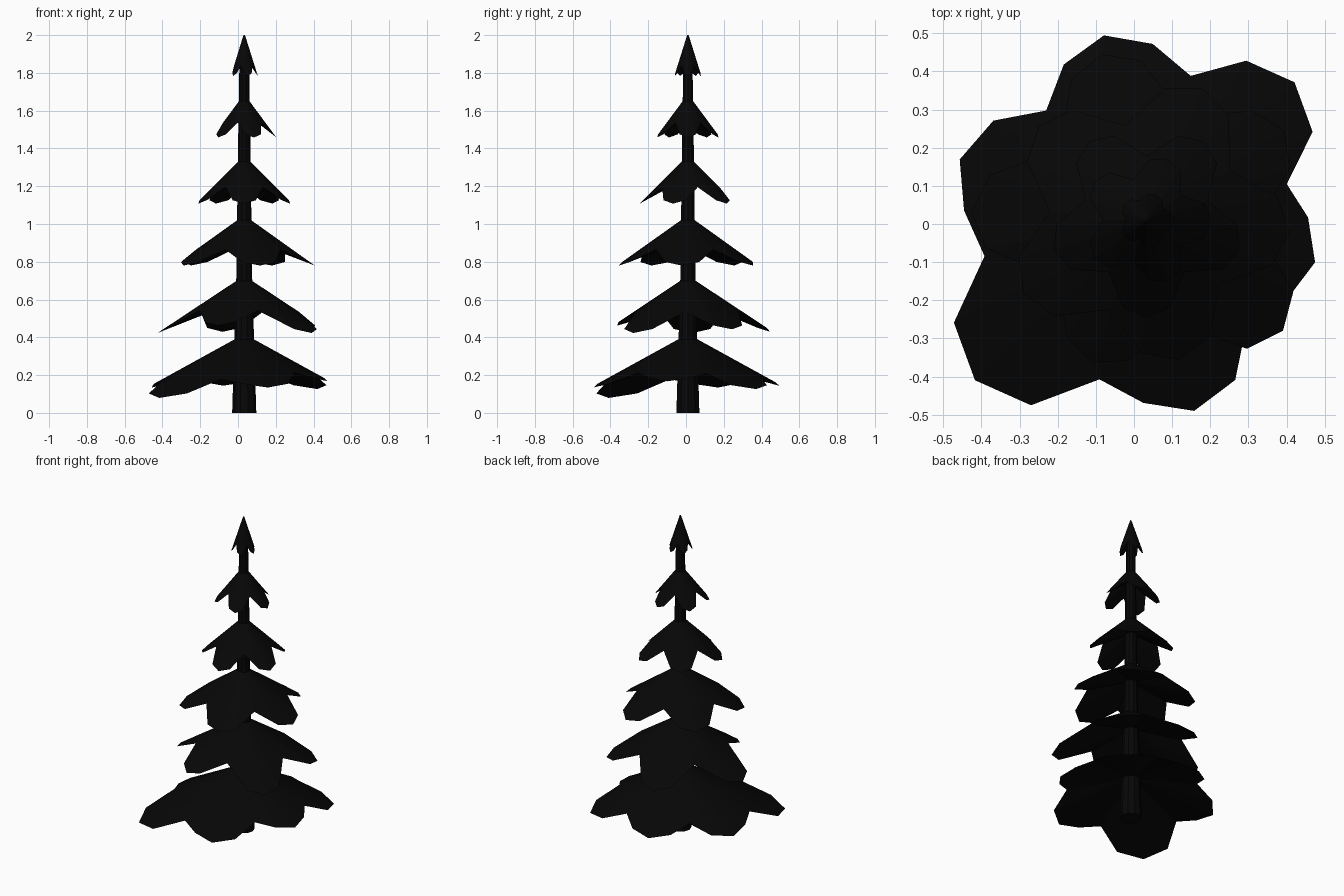
import bpy, bmesh
from math import cos, sin, radians

if "Cube" in bpy.data.objects:
    bpy.data.objects.remove(bpy.data.objects["Cube"])

CX, CY = 0.033, 0.01   # trunk axis

dark = bpy.data.materials.new("dark_needles")
dark.diffuse_color = (0.002, 0.002, 0.002, 1)
dark.use_nodes = True
dark.node_tree.nodes["Principled BSDF"].inputs["Base Color"].default_value = dark.diffuse_color


def finish(name, bm):
    bmesh.ops.recalc_face_normals(bm, faces=bm.faces)
    me = bpy.data.meshes.new(name)
    bm.to_mesh(me)
    bm.free()
    me.materials.append(dark)
    ob = bpy.data.objects.new(name, me)
    bpy.context.collection.objects.link(ob)
    return ob


def polar(r, deg, z):
    return (CX + r * cos(radians(deg)), CY + r * sin(radians(deg)), z)


def branch_tier(name, top_z, top_r, under_z, slope, lobes, valley, spread):
    """Conical skirt with a lobed rim (angle, radius) and a shallower underside."""
    rim = []
    n = len(lobes)
    for i, (a, r) in enumerate(lobes):
        a2, r2 = lobes[(i + 1) % n]
        if a2 < a:
            a2 += 360
        rim += [(a - spread, r * 0.93), (a, r), (a + spread, r * 0.93),
                ((a + a2) / 2, valley * (r + r2) / 2)]
    bm = bmesh.new()
    m = len(rim)
    outer = [bm.verts.new(polar(r, a, top_z - slope * (r - top_r))) for a, r in rim]
    for z in (top_z, under_z):
        inner = [bm.verts.new(polar(max(top_r, 0.004), a, z)) for a, r in rim]
        bm.faces.new(inner)
        for i in range(m):
            j = (i + 1) % m
            bm.faces.new((inner[i], outer[i], outer[j], inner[j]))
    return finish(name, bm)


def even(start, r, n=5):
    return [(start + i * 360 / n, r) for i in range(n)]


# Tapered trunk
bm = bmesh.new()
prev = None
for z, r in [(0, 0.064), (0.39, 0.052), (0.72, 0.042), (1.02, 0.038),
             (1.33, 0.034), (1.65, 0.029), (1.88, 0.025)]:
    ring = [bm.verts.new(polar(r, i * 36, z)) for i in range(10)]
    if prev:
        for i in range(10):
            j = (i + 1) % 10
            bm.faces.new((prev[i], prev[j], ring[j], ring[i]))
    else:
        bm.faces.new(ring)
    prev = ring
bm.faces.new(prev)
finish("trunk", bm)

# Bottom tier: six uneven lobes
branch_tier("branch_tier_1", 0.39, 0.05, 0.26, 0.55,
            [(-14, 0.455), (43, 0.53), (103, 0.497), (162, 0.515),
             (223, 0.615), (284, 0.515)], 0.77, 15)

# Upper tiers: five lobes each
branch_tier("branch_tier_2", 0.70, 0.04, 0.59, 0.66,
            [(-39, 0.46), (33, 0.43), (105, 0.45), (177, 0.46), (249, 0.40)], 0.65, 13)
branch_tier("branch_tier_3", 1.02, 0.037, 0.91, 0.71, even(-77, 0.375), 0.68, 15)
branch_tier("branch_tier_4", 1.33, 0.033, 1.23, 1.0, even(-90, 0.255), 0.66, 15)
branch_tier("branch_tier_5", 1.65, 0.028, 1.57, 1.35, even(0, 0.17), 0.66, 16)
branch_tier("tree_tip", 2.0, 0.0, 1.88, 3.0, even(0, 0.072), 0.75, 18)
